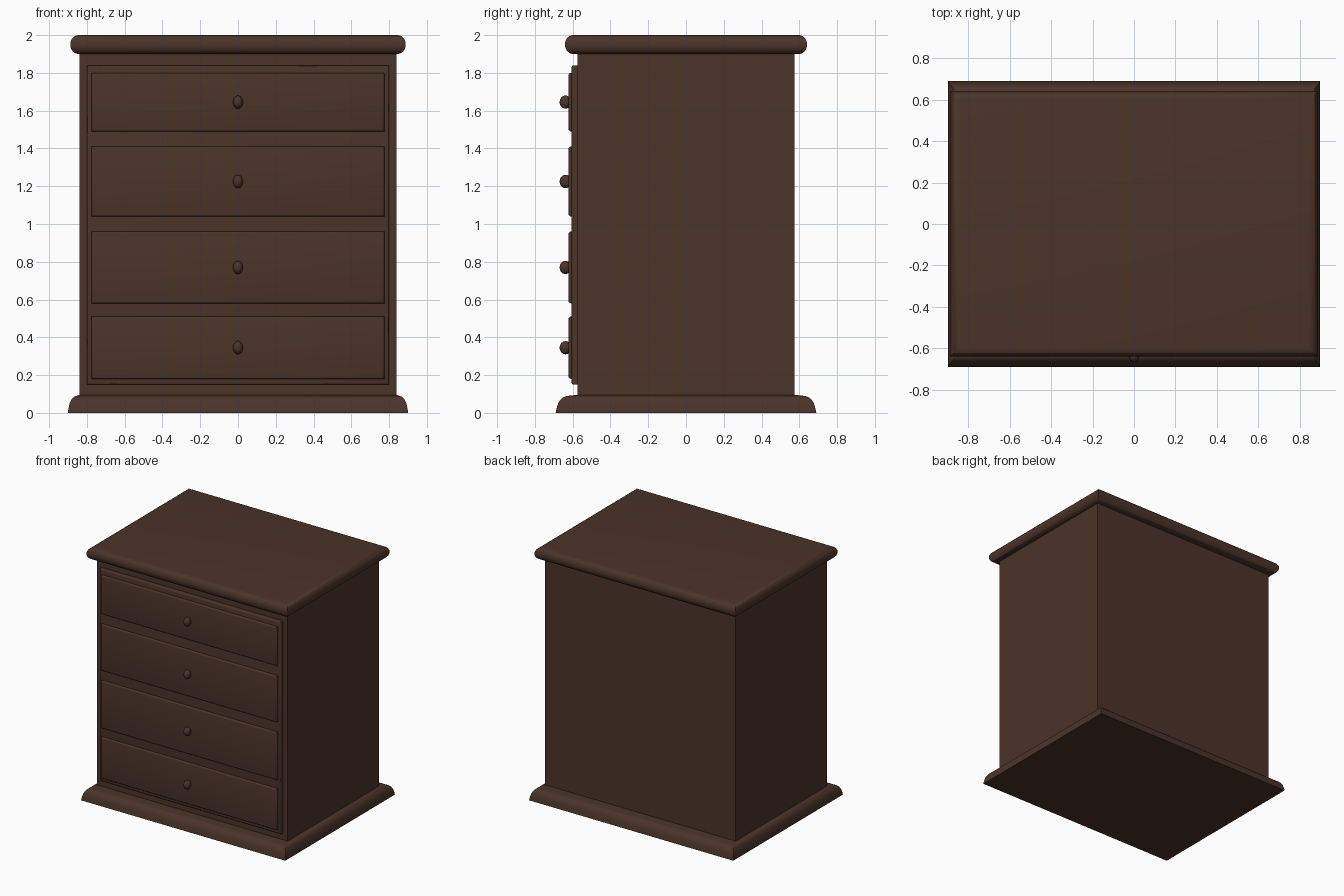
import bpy, bmesh, math
from mathutils import Matrix

if "Cube" in bpy.data.objects:
    bpy.data.objects.remove(bpy.data.objects["Cube"])

wood = bpy.data.materials.new("dark_wood")
wood.diffuse_color = (0.07, 0.034, 0.022, 1)
wood.use_nodes = True
wood.node_tree.nodes["Principled BSDF"].inputs["Base Color"].default_value = wood.diffuse_color


def finish(name, bm, angle=40):
    bmesh.ops.recalc_face_normals(bm, faces=bm.faces)
    me = bpy.data.meshes.new(name)
    bm.to_mesh(me)
    bm.free()
    me.materials.append(wood)
    ob = bpy.data.objects.new(name, me)
    bpy.context.collection.objects.link(ob)
    bpy.ops.object.select_all(action='DESELECT')
    ob.select_set(True)
    bpy.context.view_layer.objects.active = ob
    bpy.ops.object.shade_smooth_by_angle(angle=math.radians(angle))
    return ob


def loft(name, rings, matrix=Matrix()):
    """Stack of mitred rectangles (half_x, half_y, z), capped at both ends."""
    bm = bmesh.new()
    loops = [[bm.verts.new((sx * hx, sy * hy, z))
              for sx, sy in ((-1, -1), (1, -1), (1, 1), (-1, 1))]
             for hx, hy, z in rings]
    for a, b in zip(loops, loops[1:]):
        for i in range(4):
            j = (i + 1) % 4
            bm.faces.new((a[i], a[j], b[j], b[i]))
    bm.faces.new(loops[0][::-1])
    bm.faces.new(loops[-1])
    bm.transform(matrix)
    return finish(name, bm)


def panel(name, half_x, z0, z1, y_back, y_front, bevel):
    """Front-facing board with an eased front edge."""
    half_z, depth = (z1 - z0) / 2, y_back - y_front
    rings = [(half_x, half_z, 0), (half_x, half_z, depth - bevel)]
    for t in (30, 60, 90):
        s = bevel * (1 - math.cos(math.radians(t)))
        rings.append((half_x - s, half_z - s,
                      depth - bevel + bevel * math.sin(math.radians(t))))
    m = Matrix.Translation((0, y_back, (z0 + z1) / 2)) @ Matrix.Rotation(math.pi / 2, 4, 'X')
    return loft(name, rings, m)


# Carcass
loft("cabinet_body", [(0.84, 0.575, 0.05), (0.84, 0.575, 1.92)])

# Plinth with quarter-round moulding
base = [(0.90, 0.69, 0), (0.90, 0.688, 0.01)]
for t in range(15, 91, 15):
    c, s = math.cos(math.radians(t)), math.sin(math.radians(t))
    base.append((0.853 + 0.044 * c, 0.625 + 0.06 * c, 0.012 + 0.078 * s))
base.append((0.84, 0.575, 0.096))
loft("base_moulding", base)

# Top board with bullnose edge
top = []
for i in range(13):
    t = math.radians(-90 + 15 * i)
    r = 0.043 * math.cos(t)
    z = 1.95 + 0.05 * math.sin(t)
    top.append((0.845 + r, 0.598 + r, z))
loft("top_board", top)

# Raised frame behind the drawers
panel("front_frame", 0.80, 0.15, 1.84, -0.57, -0.605, 0.01)

# Drawers and turned knobs
knob_profile = [(0.016, 0), (0.016, 0.012)] + [
    (0.033 * math.sin(math.radians(t)), 0.02 - 0.03 * math.cos(math.radians(t)))
    for t in range(60, 181, 15)]
drawers = [(0.18, 0.51), (0.58, 0.96), (1.04, 1.41), (1.49, 1.80)]
for n, (z0, z1) in enumerate(drawers, 1):
    panel(f"drawer_{n}", 0.775, z0, z1, -0.60, -0.622, 0.012)
    bm = bmesh.new()
    bmesh.ops.create_uvsphere(bm, u_segments=24, v_segments=14, radius=1)
    bm.transform(Matrix.Translation((0, -0.638, (z0 + z1) / 2))
                 @ Matrix.Diagonal((0.026, 0.031, 0.035, 1)))
    finish(f"knob_{n}", bm, 60)
